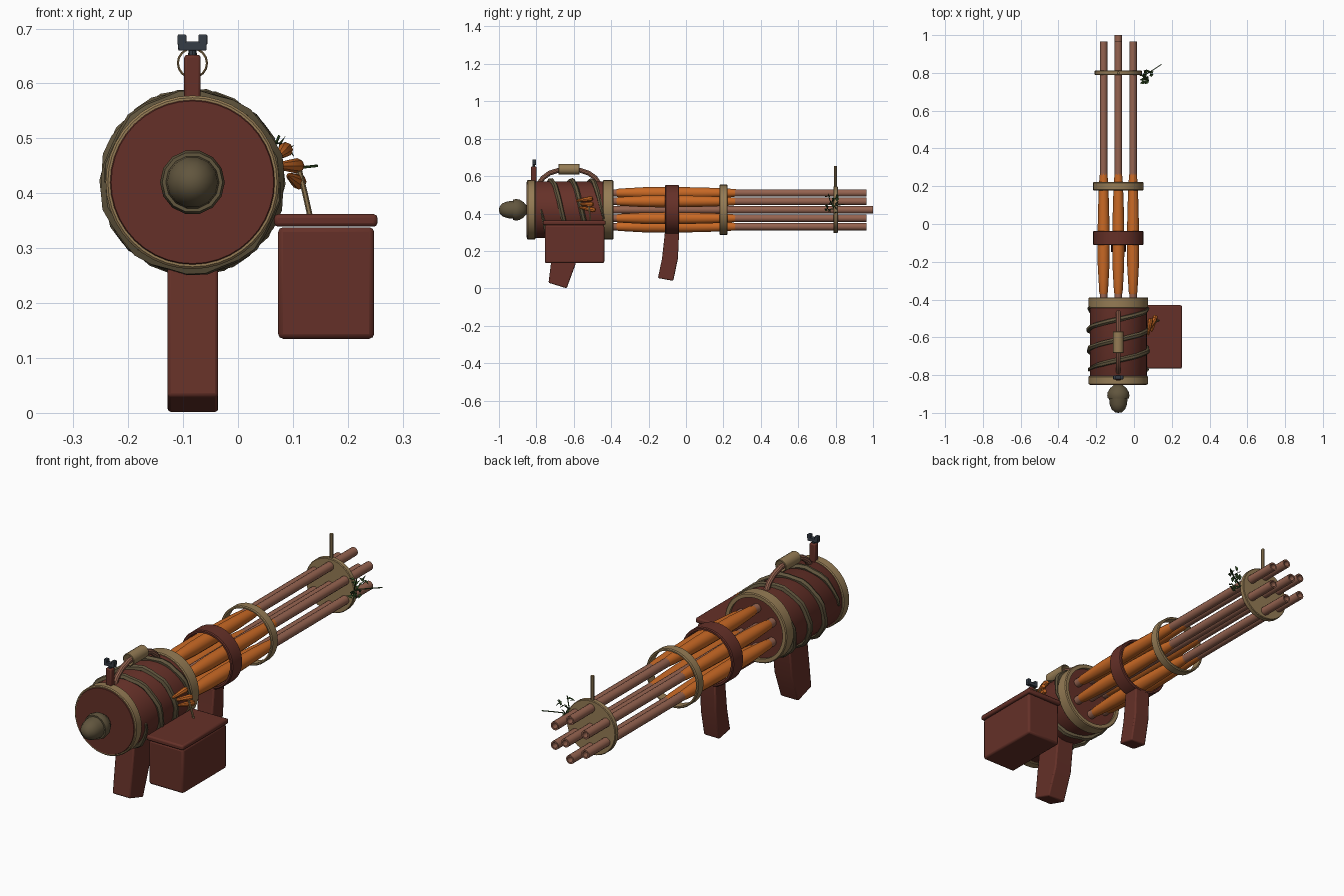
import bpy, bmesh, math, random
from mathutils import Vector, Matrix

random.seed(4)
if "Cube" in bpy.data.objects:
    bpy.data.objects.remove(bpy.data.objects["Cube"])

CX, CZ = -0.083, 0.42      # main axis


def material(name, rgb):
    m = bpy.data.materials.new(name)
    m.use_nodes = True
    m.diffuse_color = (*rgb, 1)
    m.node_tree.nodes["Principled BSDF"].inputs["Base Color"].default_value = (*rgb, 1)
    return m


RED = material("dark red wood", (0.13, 0.03, 0.021))
TAN = material("tan wood", (0.30, 0.20, 0.09))
PINK = material("rosy brown wood", (0.30, 0.125, 0.08))
ORANGE = material("carrot orange", (0.58, 0.14, 0.018))
BARK = material("grey brown bark", (0.12, 0.092, 0.048))
GREEN = material("leaf green", (0.035, 0.08, 0.02))
SLATE = material("slate", (0.035, 0.045, 0.06))


def finish(name, bm, mat, bevel=0, smooth=True):
    bmesh.ops.remove_doubles(bm, verts=bm.verts, dist=1e-5)
    bmesh.ops.recalc_face_normals(bm, faces=bm.faces)
    me = bpy.data.meshes.new(name)
    bm.to_mesh(me)
    bm.free()
    me.materials.append(mat)
    ob = bpy.data.objects.new(name, me)
    bpy.context.collection.objects.link(ob)
    if bevel:
        b = ob.modifiers.new("bevel", "BEVEL")
        b.width, b.segments = bevel, 2
    if smooth:
        bpy.ops.object.select_all(action="DESELECT")
        ob.select_set(True)
        bpy.context.view_layer.objects.active = ob
        bpy.ops.object.shade_smooth_by_angle(angle=math.radians(35))
    return ob


def lathe(name, profile, mat, seg=32, x=CX, z=CZ, hollow=False, matrix=None):
    """Revolve (radius, y) points about a line along y."""
    bm = bmesh.new()
    rings = []
    for r, y in profile:
        rings.append([bm.verts.new((x + r * math.cos(a), y, z + r * math.sin(a)))
                      for a in (2 * math.pi * i / seg for i in range(seg))])
    pairs = list(zip(rings, rings[1:]))
    if hollow:
        pairs.append((rings[-1], rings[0]))
    for p, q in pairs:
        for i in range(seg):
            j = (i + 1) % seg
            bm.faces.new((p[i], p[j], q[j], q[i]))
    if matrix:
        bm.transform(matrix)
    return finish(name, bm, mat)


def band(name, r_in, r_out, y0, y1, mat, seg=32, z=CZ, c=0.004):
    prof = [(r_in, y0), (r_out - c, y0), (r_out, y0 + c),
            (r_out, y1 - c), (r_out - c, y1), (r_in, y1)]
    return lathe(name, prof, mat, seg, z=z, hollow=True)


def prism(name, outline, x0, x1, mat, bevel=0.006):
    """Extrude a (y, z) outline across x."""
    bm = bmesh.new()
    f = bm.faces.new([bm.verts.new((x0, y, z)) for y, z in outline])
    new = bmesh.ops.extrude_face_region(bm, geom=[f])["geom"]
    bmesh.ops.translate(bm, vec=(x1 - x0, 0, 0),
                        verts=[v for v in new if isinstance(v, bmesh.types.BMVert)])
    return finish(name, bm, mat, bevel)


def block(name, x0, x1, y0, y1, z0, z1, mat, bevel=0.006):
    return prism(name, [(y0, z0), (y1, z0), (y1, z1), (y0, z1)], x0, x1, mat, bevel)


def tube(name, points, radius, mat, sides=8, taper=None):
    """Sweep a round section along a path."""
    pts = [Vector(p) for p in points]
    bm = bmesh.new()
    rings = []
    for i, p in enumerate(pts):
        d = (pts[min(i + 1, len(pts) - 1)] - pts[max(i - 1, 0)]).normalized()
        ref = Vector((0, 0, 1)) if abs(d.z) < 0.95 else Vector((1, 0, 0))
        if i:                       # carry the frame along to avoid twisting
            ref = u
        u = (ref - d * ref.dot(d)).normalized()
        v = d.cross(u)
        r = radius * (taper(i / (len(pts) - 1)) if taper else 1)
        rings.append([bm.verts.new(p + r * (u * math.cos(a) + v * math.sin(a)))
                      for a in (2 * math.pi * k / sides for k in range(sides))])
    for p, q in zip(rings, rings[1:]):
        for i in range(sides):
            j = (i + 1) % sides
            bm.faces.new((p[i], p[j], q[j], q[i]))
    bm.faces.new(rings[0])
    bm.faces.new(rings[-1])
    return finish(name, bm, mat)


# Drum body with end hoops
lathe("drum_body", [(0, -0.853), (0.148, -0.853), (0.151, -0.848), (0.151, -0.41),
                    (0.14, -0.41), (0.14, -0.4), (0, -0.4)], RED, 40)
band("rear_hoop", 0.148, 0.158, -0.85, -0.805, TAN, 40)
band("front_hoop", 0.138, 0.158, -0.445, -0.388, TAN, 40)

# Acorn knob
lathe("acorn_nut", [(0, -1.0), (0.018, -0.997), (0.036, -0.98), (0.046, -0.955),
                    (0.049, -0.92), (0, -0.915)], BARK, 14)
lathe("acorn_cap", [(0.046, -0.925), (0.055, -0.925), (0.059, -0.91), (0.056, -0.89),
                    (0.042, -0.868), (0.02, -0.85), (0, -0.848)], BARK, 14)

# Two vines wound round the drum
for n in range(2):
    path = []
    for i in range(49):
        t = i / 48
        a = math.pi - t * 3.1 * math.pi + n * math.pi
        r = 0.155 + 0.003 * math.sin(i * 1.9)
        path.append((CX + r * math.cos(a), -0.775 + 0.335 * t, CZ + r * math.sin(a)))
    tube(f"drum_vine_{n + 1}", path, 0.014, BARK, 6,
         lambda t: min(1, 0.4 + 6 * t, 0.4 + 6 * (1 - t)))

# Barrels and the carrots sheathing the outer six
def barrel(name, x, z, end):
    lathe(name, [(0, -0.41), (0.02, -0.41), (0.02, end), (0.013, end),
                 (0.013, end - 0.07), (0, end - 0.07)], PINK, 14, x, z)


barrel("centre_barrel", CX, CZ, 1.0)
CARROT = [(0.019, -0.375), (0.023, -0.36), (0.027, -0.29), (0.031, -0.22),
          (0.032, -0.1), (0.031, 0.0), (0.028, 0.12), (0.024, 0.22), (0.019, 0.275)]
for k in range(6):
    a = math.radians(30 + 60 * k)
    x, z = CX + 0.09 * math.cos(a), CZ + 0.09 * math.sin(a)
    barrel(f"outer_barrel_{k + 1}", x, z, 0.965)
    lathe(f"carrot_{k + 1}", CARROT, ORANGE, 12, x, z)

# Barrel bands and muzzle plate
band("grip_band", 0.121, 0.133, -0.112, -0.037, RED)
band("barrel_band", 0.124, 0.134, 0.178, 0.222, TAN)
lathe("muzzle_plate", [(0, 0.788), (0.122, 0.788), (0.125, 0.791), (0.125, 0.809),
                       (0.122, 0.812), (0, 0.812)], TAN)
tube("front_sight", [(CX, 0.8, 0.53), (CX, 0.8, 0.655)], 0.008, TAN)

# Pistol grips
prism("rear_grip", [(-0.735, 0.03), (-0.638, 0.0), (-0.59, 0.13), (-0.57, 0.30),
                    (-0.70, 0.30), (-0.72, 0.15)], -0.128, -0.036, RED)
prism("front_grip", [(-0.15, 0.055), (-0.068, 0.04), (-0.043, 0.16), (-0.037, 0.298),
                     (-0.113, 0.298), (-0.128, 0.16)], -0.123, -0.043, RED)

# Side box
block("ammo_box", 0.073, 0.248, -0.755, -0.437, 0.135, 0.338, RED, 0.009)
block("ammo_box_lid", 0.066, 0.254, -0.765, -0.43, 0.339, 0.362, RED, 0.007)

# Carry handle with a sleeve
tube("carry_handle", [(CX, -0.79, 0.555), (CX, -0.765, 0.59), (CX, -0.73, 0.616),
                      (CX, -0.68, 0.632), (CX, -0.57, 0.632), (CX, -0.52, 0.616),
                      (CX, -0.485, 0.59), (CX, -0.462, 0.555)], 0.013, PINK, 10)
band("handle_sleeve", 0.0245, 0.0285, -0.682, -0.57, TAN, 16, z=0.637, c=0.002)

# Notched rear sight
block("rear_sight_post", CX - 0.015, CX + 0.015, -0.828, -0.8, 0.56, 0.652, RED, 0.005)
tube("rear_sight_pin", [(CX, -0.814, 0.64), (CX, -0.814, 0.668)], 0.007, SLATE)
block("rear_sight_base", CX - 0.026, CX + 0.026, -0.822, -0.802, 0.66, 0.676, SLATE, 0.002)
for s, side in ((-1, "right"), (1, "left")):
    block(f"rear_sight_ear_{side}", CX + s * 0.019 - 0.008, CX + s * 0.019 + 0.008,
          -0.822, -0.802, 0.67, 0.689, SLATE, 0.002)

# Little carrots and twig between drum and box
for k, (z, tilt) in enumerate(((0.425, 0.25), (0.45, 0.5), (0.475, 0.15))):
    m = (Matrix.Translation((0.104 - 0.011 * k, -0.525 - 0.008 * k, z))
         @ Matrix.Rotation(-tilt, 4, "Z") @ Matrix.Rotation(0.15 * (k - 1), 4, "X"))
    lathe(f"small_carrot_{k + 1}", [(0, -0.05), (0.006, -0.042), (0.011, 0.0),
                                    (0.014, 0.03), (0.009, 0.042), (0, 0.043)],
          ORANGE, 8, 0, 0, matrix=m)
tube("twig", [(0.132, -0.51, 0.355), (0.122, -0.515, 0.40), (0.112, -0.52, 0.44)],
     0.005, TAN, 6)

# Leafy sprig on the muzzle plate
tube("sprig_stem", [(0.03, 0.785, 0.42), (0.06, 0.79, 0.44), (0.1, 0.815, 0.445),
                    (0.145, 0.845, 0.45)], 0.0025, GREEN, 5)
tube("sprig_branch", [(0.04, 0.79, 0.43), (0.06, 0.77, 0.47), (0.075, 0.76, 0.505)],
     0.0025, GREEN, 5)
bm = bmesh.new()
for k in range(20):
    c = Vector((random.uniform(0.045, 0.095), random.uniform(0.745, 0.815),
                random.uniform(0.40, 0.495)))
    rot = Matrix.Rotation(random.uniform(0, 6.3), 4, "Z") @ \
        Matrix.Rotation(random.uniform(-1.2, 1.2), 4, "X")
    w, h = 0.009, 0.016
    left, top, right, low = (bm.verts.new(c + rot @ Vector(p)) for p in
                             ((-w, 0, 0.004), (0, h, 0), (w, 0, 0.004), (0, -h, 0)))
    bm.faces.new((left, low, top))
    bm.faces.new((low, right, top))
finish("sprig_leaves", bm, GREEN, smooth=False)
